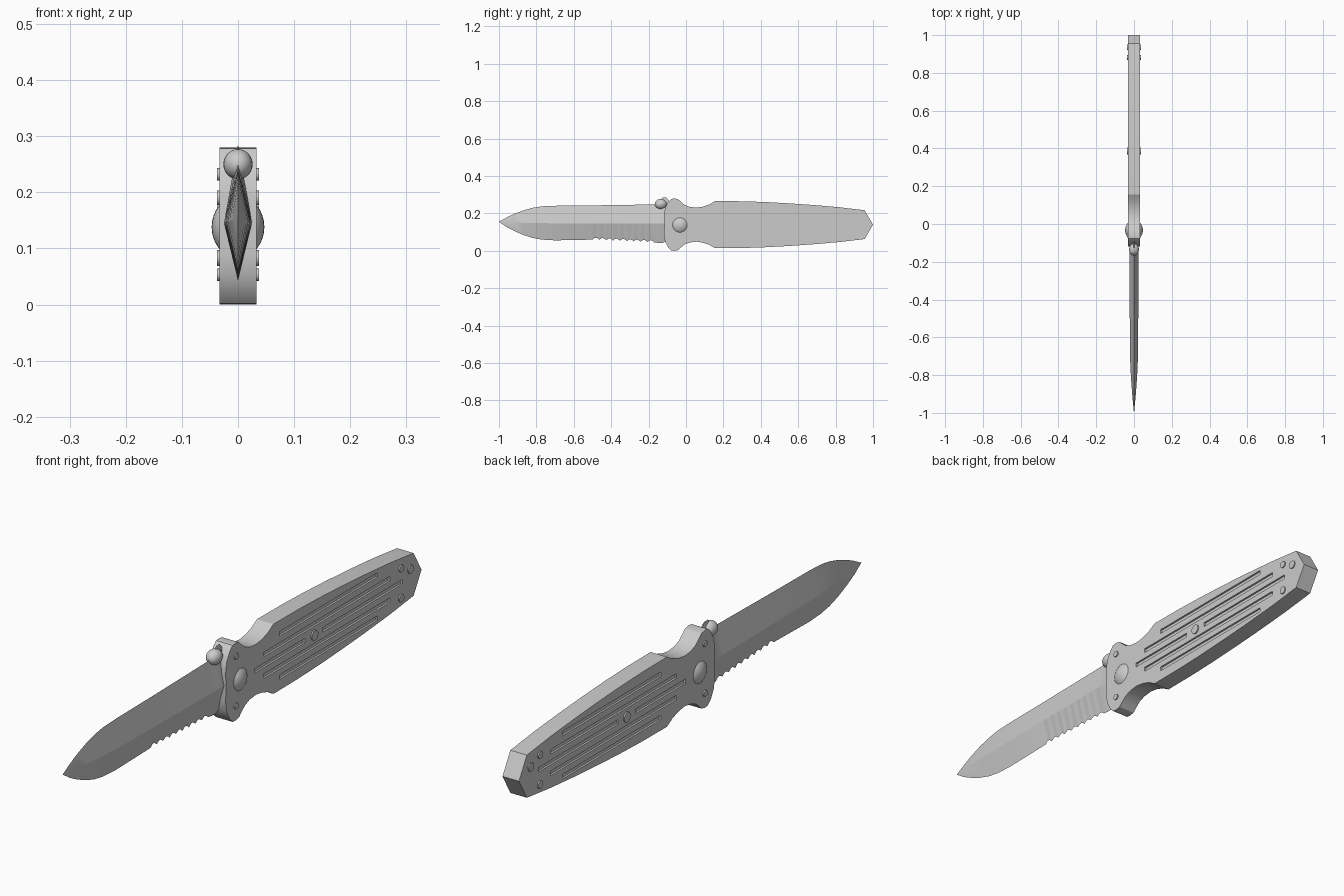
import bpy, bmesh, math
from mathutils import Matrix

if "Cube" in bpy.data.objects:
    bpy.data.objects.remove(bpy.data.objects["Cube"])

MID = 0.14      # centre height of the handle
HALF = 0.033    # half thickness of the handle


def add_object(name, bm, smooth=None):
    bmesh.ops.recalc_face_normals(bm, faces=bm.faces)
    mesh = bpy.data.meshes.new(name)
    bm.to_mesh(mesh)
    bm.free()
    obj = bpy.data.objects.new(name, mesh)
    bpy.context.collection.objects.link(obj)
    if smooth:
        shade(obj, smooth)
    return obj


def shade(obj, degrees):
    bpy.ops.object.select_all(action='DESELECT')
    obj.select_set(True)
    bpy.context.view_layer.objects.active = obj
    bpy.ops.object.shade_smooth_by_angle(angle=math.radians(degrees))


def interp(points, y, k):
    for a, b in zip(points, points[1:]):
        if y <= b[0]:
            t = (y - a[0]) / (b[0] - a[0])
            return a[k] + t * (b[k] - a[k])
    return points[-1][k]


# Handle: half outline (y, height from centre), mirrored and extruded
half_outline = [(-.115, 0), (-.118, .05), (-.112, .09), (-.095, .122), (-.078, .138),
                (-.06, .14), (-.042, .136), (-.028, .123), (-.008, .106), (.02, .095),
                (.055, .091), (.09, .096), (.125, .108), (.155, .126), (.3, .125),
                (.42, .121), (.55, .114), (.68, .105), (.82, .093), (.955, .077), (1, 0)]
outline = half_outline + [(y, -h) for y, h in half_outline[-2:0:-1]]
bm = bmesh.new()
face = bm.faces.new([bm.verts.new((-HALF, y, MID + h)) for y, h in outline])
ext = bmesh.ops.extrude_face_region(bm, geom=[face])
bmesh.ops.translate(bm, vec=(2 * HALF, 0, 0),
                    verts=[v for v in ext['geom'] if isinstance(v, bmesh.types.BMVert)])
handle = add_object("handle", bm)

# Grip grooves cut into both faces: (y start, y end, z)
slots = [(.19, .75, .217), (.10, .82, .177), (.05, .335, .138),
         (.435, .89, .138), (.10, .82, .099), (.19, .75, .061)]
bm = bmesh.new()
for y0, y1, z in slots:
    for side in (-1, 1):
        place = Matrix.Translation((side * HALF, (y0 + y1) / 2, z))
        bmesh.ops.create_cube(bm, size=1,
                              matrix=place @ Matrix.Diagonal((.014, y1 - y0, .016, 1)))
cutter = add_object("groove_cutter", bm)
cutter.hide_render = True
mod = handle.modifiers.new("grooves", 'BOOLEAN')
mod.operation = 'DIFFERENCE'
mod.solver = 'EXACT'
mod.object = cutter
bpy.context.view_layer.objects.active = handle
bpy.ops.object.modifier_apply(modifier=mod.name)
bpy.data.objects.remove(cutter)
shade(handle, 25)

# Screws: short pins through the handle, (y, z, radius)
screws = [(-.06, .232, .011), (-.06, .053, .011), (.387, .138, .018),
          (.882, .19, .013), (.935, .167, .015), (.882, .083, .014)]
bm = bmesh.new()
for y, z, r in screws:
    for side in (-1, 1):
        bmesh.ops.create_cone(bm, cap_ends=True, segments=20, radius1=r, radius2=r, depth=.01,
                              matrix=Matrix.Translation((side * .0325, y, z))
                              @ Matrix.Rotation(math.pi / 2, 4, 'Y'))
add_object("screws", bm, 30)

# Pivot: flattened ball bulging out of both faces
bm = bmesh.new()
bmesh.ops.create_uvsphere(bm, u_segments=32, v_segments=16, radius=1,
                          matrix=Matrix.Translation((0, -.033, .138))
                          @ Matrix.Diagonal((.047, .055, .055, 1)))
add_object("pivot", bm, 40)

# Blade: diamond sections along y, (y, top z, ridge z, bottom z, half width)
stations = [(-1, .156, .1555, .155, .0003), (-.96, .178, .154, .128, .004),
            (-.92, .197, .152, .107, .008), (-.87, .216, .15, .085, .012),
            (-.82, .23, .149, .069, .0155), (-.77, .238, .148, .06, .0185),
            (-.7, .241, .147, .056, .021), (-.5, .243, .146, .06, .0225),
            (-.17, .248, .145, .045, .025), (-.145, .258, .145, .042, .025),
            (-.125, .285, .145, .043, .025), (-.105, .285, .145, .05, .025),
            (-.085, .26, .145, .07, .025)]
serration = [-.5 + .33 * i / 66 for i in range(1, 66)]
bm = bmesh.new()
rings = []
for y in sorted([s[0] for s in stations] + serration):
    top, ridge, bottom, w = (interp(stations, y, k) for k in (1, 2, 3, 4))
    if -.5 < y < -.17:
        bottom += .011 * abs(math.sin((y + .5) / .33 * math.pi * 9))
    rings.append([bm.verts.new(p) for p in
                  ((0, y, top), (w, y, ridge), (0, y, bottom), (-w, y, ridge))])
for a, b in zip(rings, rings[1:]):
    for i in range(4):
        j = (i + 1) % 4
        bm.faces.new((a[i], a[j], b[j], b[i]))
bm.faces.new(rings[0])
bm.faces.new(rings[-1])
add_object("blade", bm, 20)

# Thumb stud: ball on the blade's back edge
bm = bmesh.new()
bmesh.ops.create_uvsphere(bm, u_segments=24, v_segments=14, radius=1,
                          matrix=Matrix.Translation((0, -.135, .25))
                          @ Matrix.Diagonal((.026, .032, .027, 1)))
add_object("thumb_stud", bm, 40)
